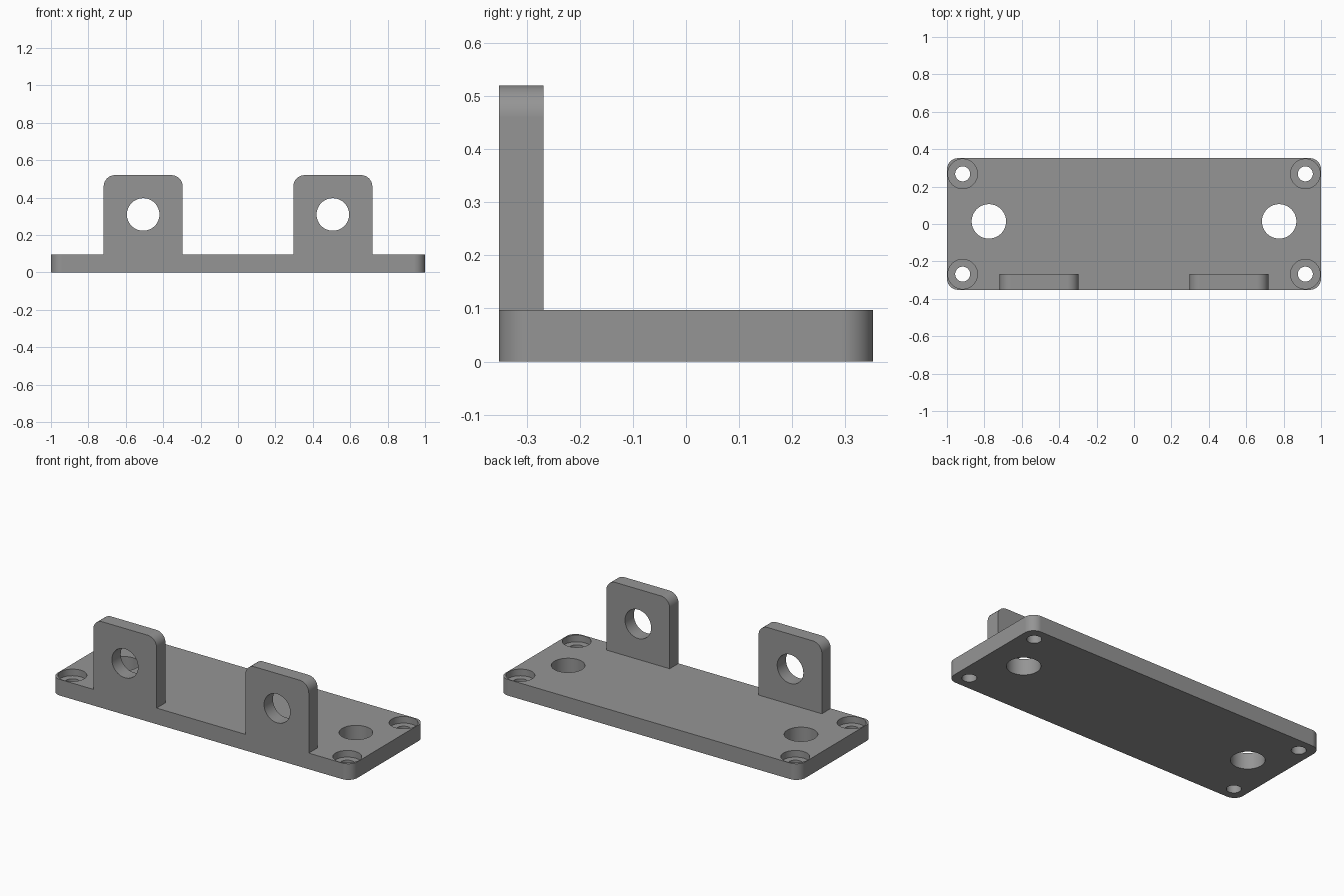
import bpy
from math import pi, sin, cos

cube = bpy.data.objects.get("Cube")
if cube:
    bpy.data.objects.remove(cube, do_unlink=True)

THICK = 0.097
HALF_Y = 0.352
TAB_Y = 0.084
TAB_TOP = 0.52
FILLET = 0.06

grey = bpy.data.materials.new("plain grey")
grey.use_nodes = True
tone = (0.3, 0.3, 0.3, 1)
grey.diffuse_color = tone
grey.node_tree.nodes["Principled BSDF"].inputs["Base Color"].default_value = tone


def prism(name, outline, place, depth):
    """Extrude a 2D outline; place(u, v, w) maps it into space."""
    n = len(outline)
    verts = [place(u, v, w) for w in (0, depth) for u, v in outline]
    faces = [tuple(range(n))[::-1], tuple(range(n, 2 * n))]
    faces += [(i, (i + 1) % n, n + (i + 1) % n, n + i) for i in range(n)]
    mesh = bpy.data.meshes.new(name)
    mesh.from_pydata(verts, [], faces)
    mesh.materials.append(grey)
    obj = bpy.data.objects.new(name, mesh)
    bpy.context.collection.objects.link(obj)
    return obj


def arc(u, v, r, start, sweep, steps):
    return [(u + r * cos(start + sweep * i / steps),
             v + r * sin(start + sweep * i / steps)) for i in range(steps + 1)]


def circle(u, v, r):
    return arc(u, v, r, 0, 2 * pi, 64)[:-1]


def combine(target, tool, operation):
    """Apply a boolean and discard the tool."""
    mod = target.modifiers.new("boolean", "BOOLEAN")
    mod.operation, mod.solver, mod.object = operation, "EXACT", tool
    bpy.context.view_layer.objects.active = target
    bpy.ops.object.modifier_apply(modifier=mod.name)
    bpy.data.objects.remove(tool, do_unlink=True)


def upright(u, v, w):
    return (u, w - HALF_Y, v)


# Rounded base plate
outline = []
for i, (sx, sy) in enumerate([(1, 1), (-1, 1), (-1, -1), (1, -1)]):
    outline += arc(sx * (1 - FILLET), sy * (HALF_Y - FILLET), FILLET, i * pi / 2, pi / 2, 14)
base = prism("mounting_bracket", outline, lambda u, v, w: (u, v, w), THICK)


def drill(x, y, r, bottom):
    tool = prism("drill", circle(x, y, r), lambda u, v, w: (u, v, w + bottom), 0.3)
    combine(base, tool, "DIFFERENCE")


for side in (-1, 1):
    # Large holes and counterbored corner screw holes
    drill(side * 0.776, 0.014, 0.092, -0.1)
    for y in (-0.268, 0.268):
        drill(side * 0.916, y, 0.04, -0.1)
        drill(side * 0.916, y, 0.079, THICK - 0.04)

    # Upright tab with rounded top corners and a cross hole
    mid, half = side * 0.507, 0.211
    shape = [(mid - half, THICK / 2), (mid + half, THICK / 2)]
    shape += arc(mid + half - FILLET, TAB_TOP - FILLET, FILLET, 0, pi / 2, 14)
    shape += arc(mid - half + FILLET, TAB_TOP - FILLET, FILLET, pi / 2, pi / 2, 14)
    tab = prism("tab", shape[::-1], lambda u, v, w: upright(u, v, w), TAB_Y)
    hole = prism("tab_hole", circle(mid, 0.31, 0.087)[::-1],
                 lambda u, v, w: upright(u, v, w - 0.1), 0.3)
    combine(tab, hole, "DIFFERENCE")
    combine(base, tab, "UNION")

# Smooth the rounded walls while keeping crisp edges
bpy.ops.object.select_all(action="DESELECT")
base.select_set(True)
bpy.context.view_layer.objects.active = base
bpy.ops.object.shade_smooth_by_angle(angle=pi / 6)
weighted = base.modifiers.new("weighted normals", "WEIGHTED_NORMAL")
weighted.keep_sharp = True
